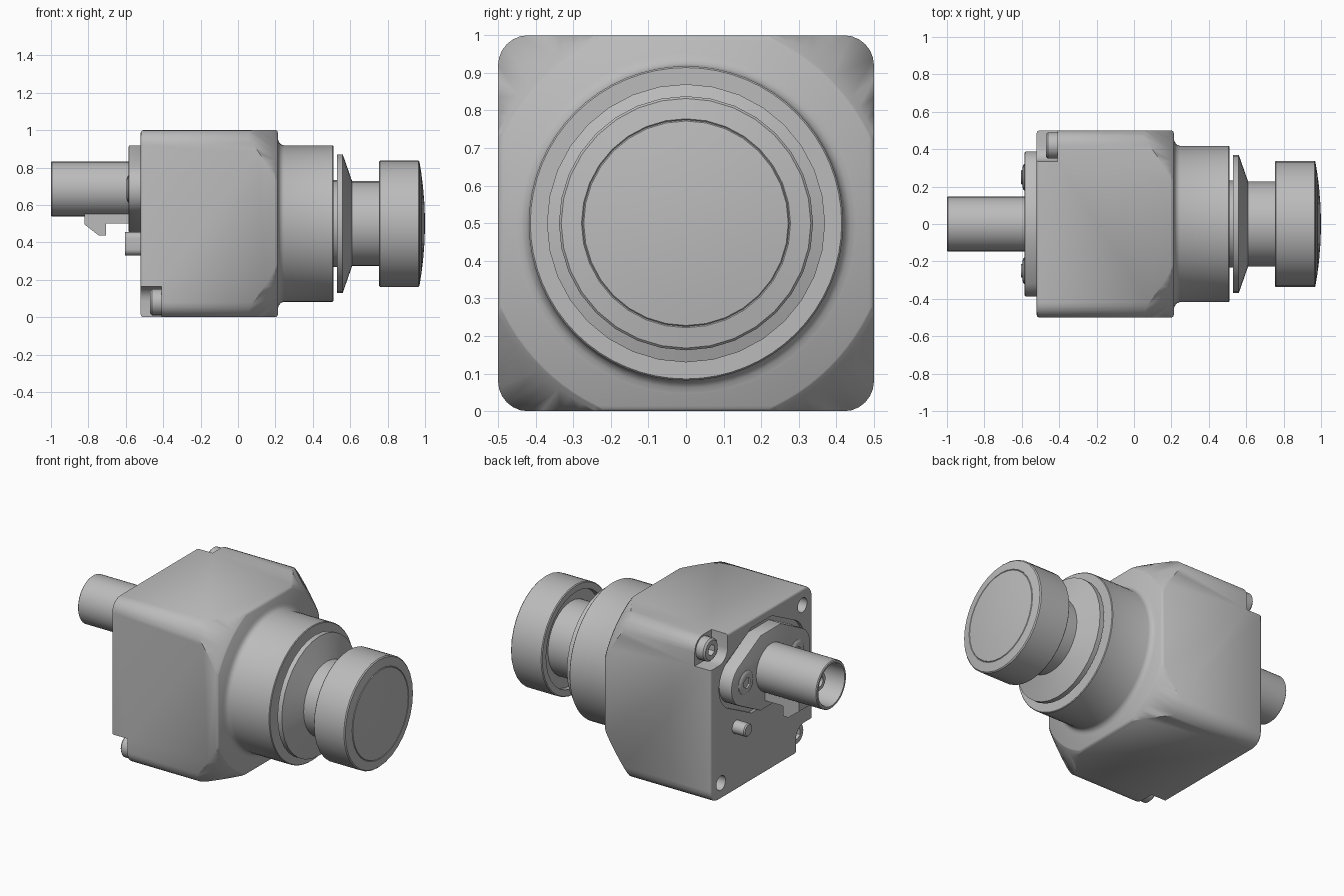
import bpy, bmesh, math
from mathutils import Vector

if "Cube" in bpy.data.objects:
    bpy.data.objects.remove(bpy.data.objects["Cube"], do_unlink=True)

grey = bpy.data.materials.new("metal_grey")
grey.use_nodes = True
GREY = (0.5, 0.5, 0.5, 1)
grey.diffuse_color = GREY
grey.node_tree.nodes["Principled BSDF"].inputs["Base Color"].default_value = GREY


def finish(name, bm):
    bmesh.ops.recalc_face_normals(bm, faces=bm.faces)
    mesh = bpy.data.meshes.new(name)
    bm.to_mesh(mesh)
    bm.free()
    mesh.materials.append(grey)
    ob = bpy.data.objects.new(name, mesh)
    bpy.context.collection.objects.link(ob)
    return ob


def smooth(ob, angle=35):
    bpy.ops.object.select_all(action='DESELECT')
    ob.select_set(True)
    bpy.context.view_layer.objects.active = ob
    bpy.ops.object.shade_smooth_by_angle(angle=math.radians(angle))


def lathe(name, profile, y=0, z=0.5, seg=32):
    """Turn an (x, radius) profile about an axis along x."""
    bm = bmesh.new()
    rings = []
    for x, r in profile:
        rings.append([bm.verts.new((x, y + r * math.sin(math.tau * i / seg),
                                    z + r * math.cos(math.tau * i / seg)))
                      for i in range(seg)])
    for a, b in zip(rings, rings[1:]):
        for i in range(seg):
            j = (i + 1) % seg
            bm.faces.new((a[i], a[j], b[j], b[i]))
    bmesh.ops.remove_doubles(bm, verts=bm.verts, dist=1e-5)
    return finish(name, bm)


def rod(name, x0, x1, r, y, z, seg=24):
    return lathe(name, [(x0, 0), (x0, r), (x1, r), (x1, 0)], y, z, seg)


def prism(name, points, move):
    """Extrude a flat outline along a vector."""
    bm = bmesh.new()
    face = bm.faces.new([bm.verts.new(p) for p in points])
    new = bmesh.ops.extrude_face_region(bm, geom=[face])["geom"]
    bmesh.ops.translate(bm, vec=move,
                        verts=[v for v in new if isinstance(v, bmesh.types.BMVert)])
    return finish(name, bm)


def box(name, lo, hi):
    (x0, y0, z0), (x1, y1, z1) = lo, hi
    return prism(name, [(x0, y0, z0), (x0, y1, z0), (x0, y1, z1), (x0, y0, z1)],
                 Vector((x1 - x0, 0, 0)))


def boolean(ob, tool, mode='DIFFERENCE'):
    mod = ob.modifiers.new("cut", 'BOOLEAN')
    mod.object, mod.operation, mod.solver = tool, mode, 'EXACT'
    bpy.context.view_layer.objects.active = ob
    bpy.ops.object.modifier_apply(modifier=mod.name)
    bpy.data.objects.remove(tool, do_unlink=True)


def bevel(ob, width, seg, test):
    """Round the edges whose two end points pass a test."""
    bm = bmesh.new()
    bm.from_mesh(ob.data)
    edges = [e for e in bm.edges if test(e.verts[0].co, e.verts[1].co)]
    bmesh.ops.bevel(bm, geom=edges, offset=width, segments=seg, profile=0.5,
                    affect='EDGES')
    bm.to_mesh(ob.data)
    bm.free()


def flange_outline(x, grow=0):
    """Two round ears joined by a taller flat-topped middle."""
    pts = []
    for side in (1, -1):
        for i in range(13):
            a = math.radians(-60 + 10 * i)
            pts.append((x, side * (0.25 + (0.138 + grow) * math.cos(a)),
                        0.685 + side * (0.138 + grow) * math.sin(a)))
        pts += [(x, side * 0.1, 0.685 + side * (0.234 + grow)),
                (x, -side * 0.1, 0.685 + side * (0.234 + grow))]
    return pts


def notch_outline(x, s):
    """Corner pocket: open outwards, rounded towards the middle."""
    arc = [math.radians(180 + 15 * i) for i in range(7)]
    pts = [(0.7, 0.7), (0.335, 0.7)]
    pts += [(0.415 + 0.08 * math.cos(a), 0.415 + 0.08 * math.sin(a)) for a in arc]
    pts.append((0.7, 0.335))
    return [(x, s * y, 0.5 + s * z) for y, z in pts]


# Housing: rounded block with two corner notches
BACK, FRONT = -0.52, 0.213
body = box("housing", (BACK, -0.5, 0), (FRONT, 0.5, 1))
bevel(body, 0.08, 6, lambda a, b: abs(a.x - b.x) > 0.5)
bevel(body, 0.014, 3, lambda a, b: abs(a.x - b.x) < 0.01)
for s in (1, -1):
    boolean(body, prism("notch_tool", notch_outline(-0.6, s), Vector((0.19, 0, 0))))

# Turned chamfer on the shaft end, flange pocket and mounting holes
boolean(body, lathe("chamfer_tool", [(-0.7, 0), (-0.7, 0.78), (-0.07, 0.78), (0.2, 0.554),
                                     (0.209, 0.543), (0.25, 0.5), (0.25, 0)],
                    seg=96), 'INTERSECT')
boolean(body, prism("pocket_tool", flange_outline(-0.6, 0.03), Vector((0.1, 0, 0))))
for s in (1, -1):
    boolean(body, rod("hole_tool", -0.6, -0.4, 0.045, 0.4 * s, 0.5 - 0.4 * s))
smooth(body, 50)


def socket_screw(name, profile, y, z, depth):
    screw = lathe(name, profile, y, z, 24)
    boolean(screw, rod("socket_tool", -0.7, depth, 0.034, y, z, 6))
    smooth(screw)


# Corner screws and flange screws
for s, tag in ((1, "upper"), (-1, "lower")):
    socket_screw(tag + "_corner_screw", [(-0.40, 0), (-0.40, 0.07), (-0.46, 0.07),
                 (-0.47, 0.06), (-0.47, 0)], 0.42 * s, 0.5 + 0.42 * s, -0.43)
    socket_screw(("back" if s > 0 else "front") + "_flange_screw",
                 [(-0.56, 0), (-0.56, 0.072), (-0.587, 0.072), (-0.594, 0.062),
                  (-0.596, 0.05), (-0.596, 0)], 0.25 * s, 0.685, -0.57)

# Connector flange
flange = prism("connector_flange", flange_outline(-0.585), Vector((0.09, 0, 0)))
bevel(flange, 0.008, 2, lambda a, b: a.x < -0.58 and b.x < -0.58)
smooth(flange)

# Connector tube, hollow, with a bored centre contact
smooth(lathe("connector_tube", [(-0.55, 0), (-0.55, 0.147), (-0.995, 0.147), (-1, 0.142),
                                (-1, 0.13), (-0.99, 0.125), (-0.75, 0.125), (-0.75, 0)],
             0, 0.685))
smooth(lathe("centre_contact", [(-0.74, 0), (-0.74, 0.055), (-0.92, 0.055), (-0.92, 0.032),
                                (-0.84, 0.032), (-0.84, 0)], 0, 0.685, 24))

# Latch hook below the tube
prism("latch_hook", [(-0.82, -0.06, 0.57), (-0.82, -0.06, 0.495), (-0.745, -0.06, 0.437),
                     (-0.707, -0.06, 0.437), (-0.707, -0.06, 0.5), (-0.57, -0.06, 0.5),
                     (-0.57, -0.06, 0.57)], Vector((0, 0.12, 0)))

# Locating pins: one round, one flattened
smooth(lathe("round_pin", [(-0.5, 0), (-0.5, 0.04), (-0.598, 0.04), (-0.605, 0.033),
                           (-0.605, 0)], 0.25, 0.393, 24))
flat_pin = box("flat_pin", (-0.605, -0.285, 0.33), (-0.5, -0.215, 0.455))
bevel(flat_pin, 0.033, 5, lambda a, b: abs(a.x - b.x) > 0.1)
smooth(flat_pin)

# Shaft-side collar with a fillet at the housing
smooth(lathe("collar", [(0.18, 0), (0.18, 0.455), (FRONT, 0.455), (0.218, 0.438), (0.228, 0.425),
                        (0.245, 0.418), (0.506, 0.418), (0.51, 0.414), (0.51, 0)], seg=64))

# Shaft with its seal disc
smooth(lathe("shaft", [(0.5, 0), (0.5, 0.232), (0.53, 0.232), (0.53, 0.37), (0.56, 0.37),
                       (0.61, 0.227), (0.82, 0.227), (0.82, 0)]), 30)

# Domed end knob with a recessed back and a fine ring on the face
dome = [(0.97 + 0.03 * (1 - (r / 0.332) ** 2), r) for r in (0.332, 0.278, 0.272, 0.2, 0.1, 0)]
dome.insert(2, (dome[1][0] - 0.003, 0.275))
smooth(lathe("end_knob", [(0.79, 0), (0.79, 0.295), (0.755, 0.295), (0.755, 0.333),
                          (0.76, 0.338), (0.964, 0.338)] + dome), 30)
